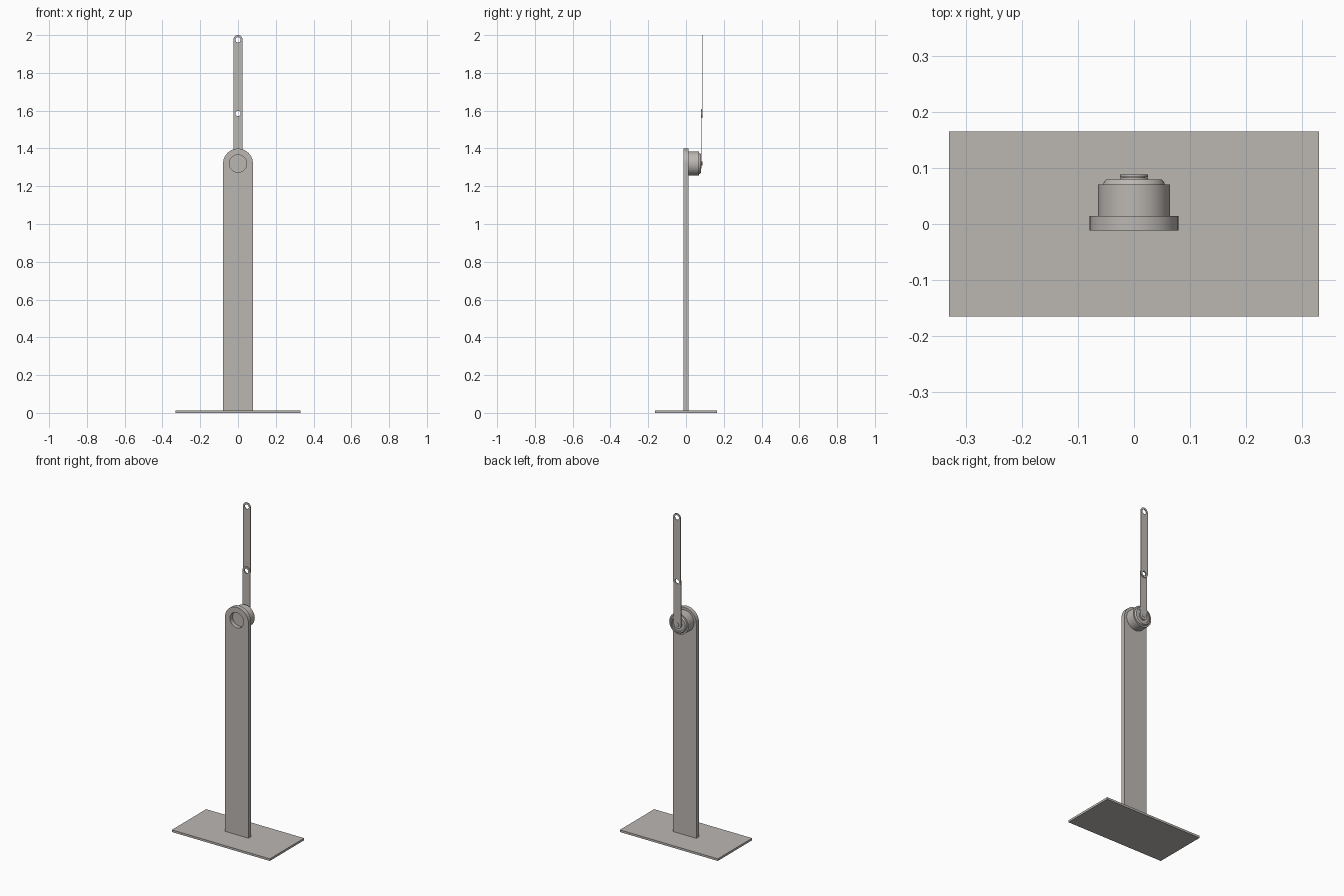
import bpy, bmesh, math
from mathutils import Matrix, Vector

cube = bpy.data.objects.get("Cube")
if cube:
    bpy.data.objects.remove(cube, do_unlink=True)

grey = bpy.data.materials.new("warm_grey")
grey.use_nodes = True
color = (0.50, 0.475, 0.45, 1)
grey.diffuse_color = color
grey.node_tree.nodes["Principled BSDF"].inputs["Base Color"].default_value = color

PIVOT_Z = 1.32   # hub axis height
JOINT_Z = 1.585  # joint between the two links


def finish(obj):
    obj.data.materials.clear()
    obj.data.materials.append(grey)
    bpy.ops.object.select_all(action="DESELECT")
    obj.select_set(True)
    bpy.context.view_layer.objects.active = obj
    bpy.ops.object.shade_smooth_by_angle(angle=math.radians(30))


def arc(x, z, r, a0, a1, n):
    return [(x + r * math.cos(math.radians(a0 + (a1 - a0) * i / n)),
             z + r * math.sin(math.radians(a0 + (a1 - a0) * i / n))) for i in range(n + 1)]


def plate(name, outline, holes, y0, y1):
    """Upright plate from an x-z outline with round holes (z, radius)."""
    curve = bpy.data.curves.new(name, "CURVE")
    curve.dimensions = "2D"
    curve.fill_mode = "BOTH"
    curve.extrude = (y1 - y0) / 2
    loops = [outline] + [arc(0, z, r, 0, 360, 32)[:-1] for z, r in holes]
    for pts in loops:
        spline = curve.splines.new("POLY")
        spline.points.add(len(pts) - 1)
        for p, (x, z) in zip(spline.points, pts):
            p.co = (x, z, 0, 1)
        spline.use_cyclic_u = True
    temp = bpy.data.objects.new(name + "_outline", curve)
    bpy.context.collection.objects.link(temp)
    deps = bpy.context.evaluated_depsgraph_get()
    mesh = bpy.data.meshes.new_from_object(temp.evaluated_get(deps))
    bpy.data.objects.remove(temp, do_unlink=True)
    mesh.transform(Matrix.Translation((0, (y0 + y1) / 2, 0)) @ Matrix.Rotation(math.pi / 2, 4, "X"))
    bm = bmesh.new()
    bm.from_mesh(mesh)
    bmesh.ops.remove_doubles(bm, verts=bm.verts, dist=1e-5)
    bmesh.ops.recalc_face_normals(bm, faces=bm.faces)
    bm.to_mesh(mesh)
    bm.free()
    mesh.name = name
    obj = bpy.data.objects.new(name, mesh)
    bpy.context.collection.objects.link(obj)
    finish(obj)


def lathe(name, profile, steps=64):
    """Turn a (radius, y) profile about the hub axis."""
    bm = bmesh.new()
    verts = [bm.verts.new((r, y, PIVOT_Z)) for r, y in profile]
    edges = [bm.edges.new(pair) for pair in zip(verts, verts[1:])]
    bmesh.ops.spin(bm, geom=verts + edges, cent=(0, 0, PIVOT_Z), axis=(0, 1, 0),
                   angle=math.tau, steps=steps, use_duplicate=False)
    bmesh.ops.remove_doubles(bm, verts=bm.verts, dist=1e-5)
    bmesh.ops.recalc_face_normals(bm, faces=bm.faces)
    mesh = bpy.data.meshes.new(name)
    bm.to_mesh(mesh)
    bm.free()
    obj = bpy.data.objects.new(name, mesh)
    bpy.context.collection.objects.link(obj)
    finish(obj)


def link_outline(z0, z1, r):
    return arc(0, z1, r, 0, 180, 24) + arc(0, z0, r, 180, 360, 24)


# Base plate
bpy.ops.mesh.primitive_cube_add(size=1, location=(0, 0, 0.0065))
base = bpy.context.object
base.name = "base_plate"
base.data.transform(Matrix.Diagonal(Vector((0.66, 0.33, 0.013, 1))))
finish(base)

# Upright post with rounded top and a round opening
plate("post", [(-0.079, 0.013), (0.079, 0.013)] + arc(0, PIVOT_Z, 0.079, 0, 180, 40),
      [(PIVOT_Z, 0.046)], -0.012, 0.014)

# Drum behind the post, with chamfered cap, recessed ring and centre boss
lathe("hub_drum", [(0, 0.014), (0.064, 0.014), (0.064, 0.070), (0.055, 0.070),
                   (0.054, 0.074), (0.050, 0.079), (0.042, 0.079), (0.040, 0.074),
                   (0.024, 0.074), (0.024, 0.079), (0, 0.079)])

# Two links and the hub screw
plate("lower_link", link_outline(PIVOT_Z, JOINT_Z, 0.025), [(JOINT_Z, 0.014)], 0.079, 0.083)
plate("upper_link", link_outline(JOINT_Z, 1.975, 0.025),
      [(JOINT_Z, 0.014), (1.975, 0.014)], 0.084, 0.088)
lathe("hub_screw", [(0, 0.080), (0.010, 0.080), (0.010, 0.086), (0.008, 0.087), (0, 0.087)], 32)
lathe_gap = 0.001  # washer fills the space between the links
plate("joint_washer", arc(0, JOINT_Z, 0.020, 0, 360, 32)[:-1], [(JOINT_Z, 0.014)],
      0.083, 0.083 + lathe_gap)
